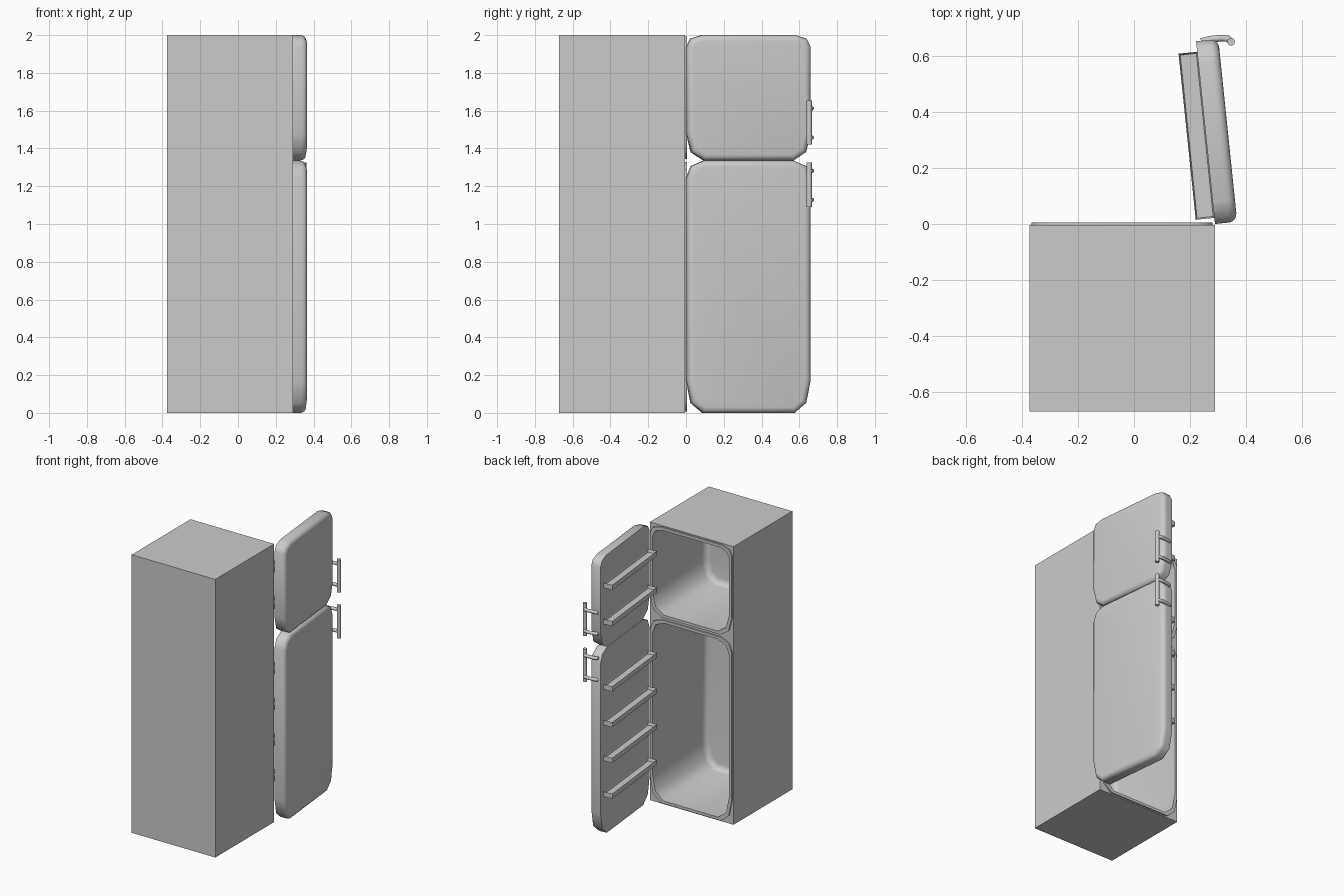
import bpy, bmesh, math
from mathutils import Matrix

if "Cube" in bpy.data.objects:
    bpy.data.objects.remove(bpy.data.objects["Cube"])

# Doors share one hinge frame: local x runs along the door, local y points inward
HINGE = Matrix.Translation((0.29, 0, 0)) @ Matrix.Rotation(math.radians(95.9), 4, 'Z')


def outline(x0, x1, z0, z1, top, bottom):
    """Rectangle with faceted corners; top and bottom are (width, height) of the cut."""
    def corner(x, z, sx, sz, cut):
        w, h = cut
        return [(x, z + sz * h), (x + sx * w * 0.27, z + sz * h * 0.31), (x + sx * w, z)]
    return (corner(x0, z0, 1, 1, bottom) + corner(x1, z0, -1, 1, bottom)[::-1]
            + corner(x1, z1, -1, -1, top) + corner(x0, z1, 1, -1, top)[::-1])


def finish(name, bm, matrix=None, smooth=True):
    bmesh.ops.recalc_face_normals(bm, faces=bm.faces)
    me = bpy.data.meshes.new(name)
    bm.to_mesh(me)
    bm.free()
    ob = bpy.data.objects.new(name, me)
    bpy.context.collection.objects.link(ob)
    if matrix:
        ob.matrix_world = matrix
    if smooth:
        bpy.context.view_layer.objects.active = ob
        ob.select_set(True)
        bpy.ops.object.shade_smooth_by_angle(angle=math.radians(50))
        ob.select_set(False)
    return ob


def prism(pts, y0, y1, bevel_y=None, width=0.03):
    """Extrude an x-z outline along y, optionally rounding one end's rim."""
    bm = bmesh.new()
    a = [bm.verts.new((x, y0, z)) for x, z in pts]
    b = [bm.verts.new((x, y1, z)) for x, z in pts]
    bm.faces.new(a)
    bm.faces.new(b[::-1])
    n = len(pts)
    for i in range(n):
        j = (i + 1) % n
        bm.faces.new((a[i], b[i], b[j], a[j]))
    if bevel_y is not None:
        rim = [e for e in bm.edges if all(abs(v.co.y - bevel_y) < 1e-5 for v in e.verts)]
        bmesh.ops.bevel(bm, geom=rim, offset=width, segments=4, profile=0.5, affect='EDGES')
    return bm


def ring(outer, inner, y0, y1):
    """Flat frame between two matching outlines."""
    bm = bmesh.new()
    loops = [[bm.verts.new((x, y, z)) for x, z in pts]
             for pts, y in ((outer, y0), (outer, y1), (inner, y1), (inner, y0))]
    n = len(outer)
    for k in range(4):
        p, q = loops[k], loops[(k + 1) % 4]
        for i in range(n):
            j = (i + 1) % n
            bm.faces.new((p[i], q[i], q[j], p[j]))
    return bm


def box(bm, x0, x1, y0, y1, z0, z1):
    m = (Matrix.Translation(((x0 + x1) / 2, (y0 + y1) / 2, (z0 + z1) / 2))
         @ Matrix.Diagonal((x1 - x0, y1 - y0, z1 - z0, 1)))
    bmesh.ops.create_cube(bm, size=1, matrix=m)


# Cabinet shell
bm = bmesh.new()
box(bm, -0.375, 0.29, -0.672, -0.004, 0, 2)
cabinet = finish("cabinet", bm, smooth=False)

# name, bottom, top, top corner cut, bottom corner cut, shelf heights, handle bottom
SECTIONS = (
    ("freezer", 1.337, 2.0, (0.08, 0.06), (0.09, 0.14), (1.78, 1.52), 1.42),
    ("fridge", 0.0, 1.335, (0.09, 0.09), (0.085, 0.17), (1.05, 0.795), 1.09),
)

for name, z0, z1, top, bot, shelves, grip_z in SECTIONS:
    # Hollow compartment
    hole = outline(-0.347, 0.262, z0 + 0.028, z1 - 0.028, top, bot)
    cutter = finish(name + "_cutter", prism(hole, -0.6, 0.05, -0.6, 0.04), smooth=False)
    cutter.hide_render = True
    mod = cabinet.modifiers.new(name + "_hollow", 'BOOLEAN')
    mod.object, mod.operation, mod.solver = cutter, 'DIFFERENCE', 'EXACT'

    # Raised seal around the opening
    rim = outline(-0.367, 0.282, z0 + 0.008, z1 - 0.008, top, bot)
    finish(name + "_seal", ring(rim, hole, -0.006, 0.006))

    # Door slab with rounded outer face
    finish(name + "_door", prism(outline(0, 0.658, z0, z1, top, bot), -0.08, 0, -0.08), HINGE)

    # Door shelves: shallow open trays
    heights = shelves if name == "freezer" else [1.05 - 0.257 * i for i in range(4)]
    for i, z in enumerate(heights):
        bm = bmesh.new()
        box(bm, 0.022, 0.62, -0.002, 0.067, z, z + 0.036)
        bm.normal_update()
        lid = [f for f in bm.faces if f.normal.z > 0.9]
        bmesh.ops.inset_region(bm, faces=lid, thickness=0.008)
        bmesh.ops.translate(bm, verts=lid[0].verts, vec=(0, 0, -0.02))
        finish(f"{name}_door_shelf_{i + 1}", bm, HINGE)

    # Handle: upright grip on two bent prongs
    cu = bpy.data.curves.new(name + "_handle", 'CURVE')
    cu.dimensions, cu.bevel_depth, cu.bevel_resolution = '3D', 0.012, 2
    cu.use_fill_caps = True
    gx, gy = 0.643, -0.124
    paths = [[(gx, gy, grip_z), (gx, gy, grip_z + 0.235)]]
    for dz in (0.038, 0.192):
        z = grip_z + dz
        paths.append([(0.655, -0.018, z), (0.66, -0.05, z), (0.66, -0.09, z),
                      (0.655, -0.115, z), (gx, gy, z)])
    for k, path in enumerate(paths):
        sp = cu.splines.new('POLY')
        sp.points.add(len(path) - 1)
        for p, co in zip(sp.points, path):
            p.co = (*co, 1)
            p.radius = 1.2 if k == 0 else 1.0
    handle = bpy.data.objects.new(name + "_handle", cu)
    handle.matrix_world = HINGE
    bpy.context.collection.objects.link(handle)

# Apply the hollows, then smooth the cabinet and drop the cutters
bpy.context.view_layer.objects.active = cabinet
cabinet.select_set(True)
for mod in list(cabinet.modifiers):
    bpy.ops.object.modifier_apply(modifier=mod.name)
bpy.ops.object.shade_smooth_by_angle(angle=math.radians(50))
for ob in [o for o in bpy.data.objects if o.name.endswith("_cutter")]:
    bpy.data.objects.remove(ob)
